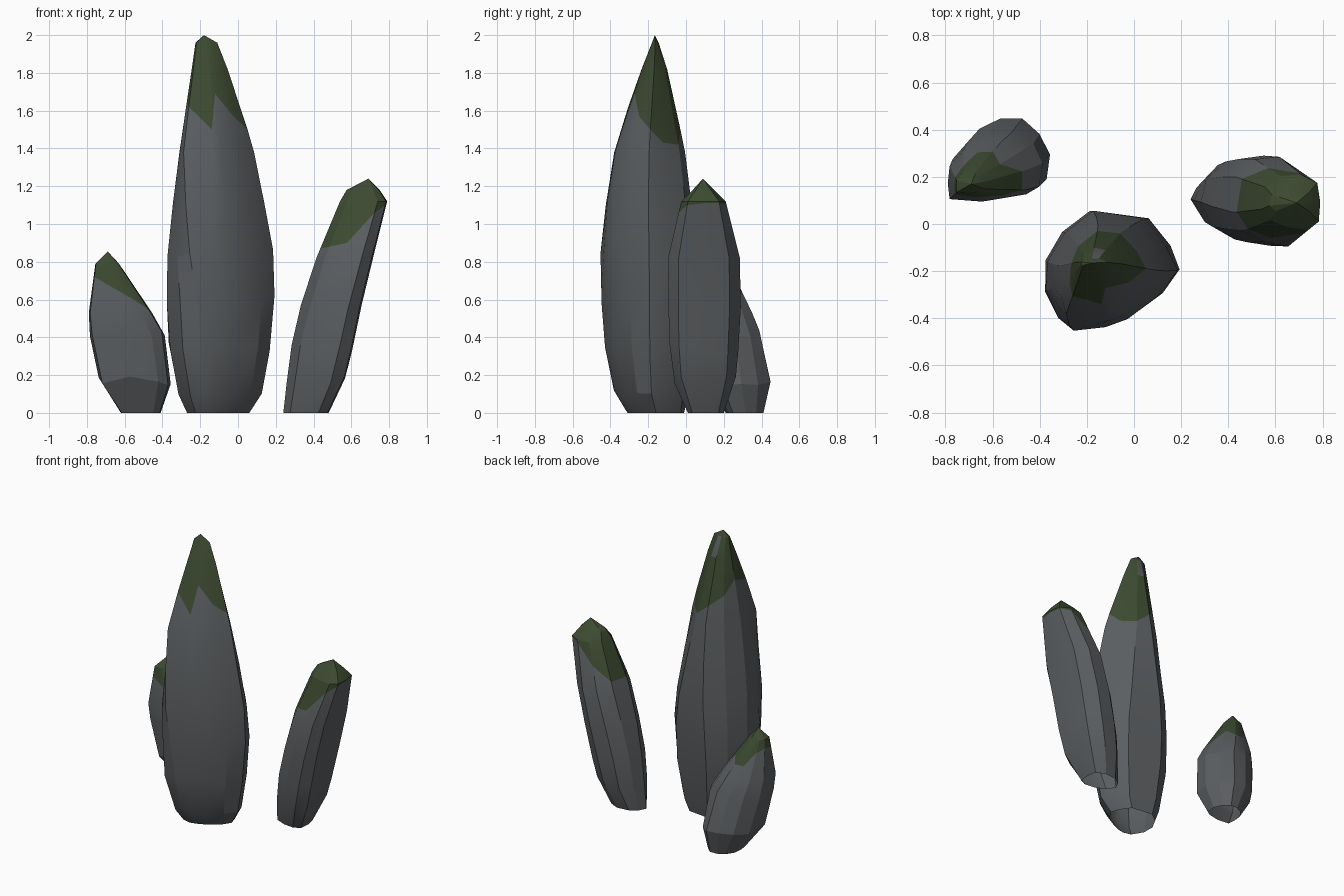
import bpy, bmesh, math, random

if "Cube" in bpy.data.objects:
    bpy.data.objects.remove(bpy.data.objects["Cube"])


def material(name, color):
    m = bpy.data.materials.new(name)
    m.diffuse_color = (*color, 1)
    m.use_nodes = True
    m.node_tree.nodes["Principled BSDF"].inputs["Base Color"].default_value = m.diffuse_color
    return m


STONE = material("grey stone", (0.105, 0.113, 0.120))
MOSS = material("dark moss", (0.046, 0.070, 0.031))


def extents(rows, z):
    """Left, right, front and back limits of a rock at height z."""
    for a, b in zip(rows, rows[1:]):
        if z <= b[0]:
            t = (z - a[0]) / (b[0] - a[0])
            return [p + (q - p) * t for p, q in zip(a[1:], b[1:])]
    return rows[-1][1:]


def unit_square(section):
    """Fit a section into a -1..1 square."""
    xs, ys = zip(*section)
    fit = lambda v, vals: 2 * (v - min(vals)) / (max(vals) - min(vals)) - 1
    return [(fit(x, xs), fit(y, ys)) for x, y in section]


def rock(name, section, rows, tip, moss_heights, seed, upper=None, bare=()):
    """Loft a faceted section through the rows, with a ragged moss line near the tip."""
    rng = random.Random(seed)
    n = len(section)
    low = unit_square(section)
    high = unit_square(upper) if upper else low

    def point(i, z, scale):
        x0, x1, y0, y1 = extents(rows, z)
        t = min(1, max(0, (z / tip[2] - 0.25) / 0.45))
        u, v = [(p + (q - p) * t) * scale for p, q in zip(low[i], high[i])]
        return ((x0 + x1) / 2 + u * (x1 - x0) / 2, (y0 + y1) / 2 + v * (y1 - y0) / 2, z)

    # rows whose height falls inside the moss line only guide the shape
    below = [[r[0]] * n for r in rows if r[0] < min(moss_heights)]
    above = [[r[0]] * n for r in rows if r[0] > max(moss_heights)]
    levels = below + [moss_heights] + above
    moss_ring = len(below)
    bm = bmesh.new()
    rings = []
    for k, heights in enumerate(levels):
        ring = []
        for i, z in enumerate(heights):
            s = 1
            # uneven chipped facets on the body rings
            if 0 < k < moss_ring - 1:
                s = 1 - rng.uniform(-0.01, 0.025)
                z += rng.uniform(-0.025, 0.025)
            ring.append(bm.verts.new(point(i, z, s)))
        rings.append(ring)
    # walls, open underneath
    for k, (a, b) in enumerate(zip(rings, rings[1:])):
        for i in range(n):
            j = (i + 1) % n
            f = bm.faces.new((a[i], a[j], b[j], b[i]))
            last = k == len(rings) - 2
            f.material_index = 1 if k >= moss_ring and not (last and i in bare) else 0
    # pointed cap
    top = bm.verts.new(tip)
    for i in range(n):
        bm.faces.new((rings[-1][i], rings[-1][(i + 1) % n], top)).material_index = 1
    me = bpy.data.meshes.new(name)
    bm.to_mesh(me)
    bm.free()
    me.materials.append(STONE)
    me.materials.append(MOSS)
    ob = bpy.data.objects.new(name, me)
    bpy.context.collection.objects.link(ob)
    bpy.ops.object.select_all(action='DESELECT')
    ob.select_set(True)
    bpy.context.view_layer.objects.active = ob
    bpy.ops.object.shade_smooth_by_angle(angle=math.radians(20))
    return ob


# Sections run counter-clockwise; rows are height, left, right, front, back.
rock("tall_rock",
     [(.20, -.19), (.17, -.09), (.08, .03), (-.19, .06), (-.31, -.03), (-.38, -.15),
      (-.38, -.29), (-.30, -.42), (-.20, -.445), (-.12, -.43), (0, -.38), (.13, -.29)],
     [(0, -.27, .06, -.31, -.01), (.10, -.32, .125, -.38, .01), (.35, -.367, .172, -.435, .045),
      (.60, -.382, .197, -.448, .06), (.85, -.373, .188, -.452, .06), (1.12, -.343, .143, -.425, .03),
      (1.38, -.31, .085, -.38, -.005), (1.60, -.278, .022, -.313, -.05),
      (1.82, -.245, -.055, -.235, -.10), (1.96, -.225, -.11, -.18, -.145)],
     (-.18, -.165, 2.0),
     [1.50, 1.43, 1.42, 1.50, 1.57, 1.67, 1.65, 1.64, 1.62, 1.50, 1.69, 1.57], 3,
     upper=[(1, 0), (.7, .42), (.3, .85), (-.2, 1), (-.7, .65), (-1, .1),
            (-1, -.25), (-1, -.6), (-.9, -.97), (-.1, -.95), (.12, -.88), (.65, -.45)],
     bare=(2,))

rock("leaning_rock",
     [(1, 0), (.9, .7), (.35, 1), (-.35, .9), (-.8, .5), (-1, 0),
      (-.7, -.58), (-.1, -.9), (.55, -1), (.95, -.75)],
     [(0, .24, .48, .01, .20), (.17, .255, .565, -.065, .265), (.34, .275, .61, -.085, .28),
      (.58, .335, .66, -.097, .29), (.82, .415, .715, -.095, .285), (1.12, .54, .79, -.025, .21),
      (1.18, .575, .75, .035, .15)],
     (.69, .09, 1.24),
     [1.11, 1.11, 1.10, .98, .88, .87, .88, .90, 1.06, 1.10], 5,
     upper=[(1, 0), (.9, .7), (.35, 1), (-.35, .95), (-.88, .55), (-1, -.25),
            (-.7, -.65), (-.1, -.9), (.6, -1), (.95, -.7)])

rock("short_rock",
     [(-.35, .28), (-.40, .38), (-.49, .45), (-.60, .445), (-.70, .40), (-.78, .30),
      (-.79, .20), (-.78, .105), (-.60, .09), (-.43, .12), (-.36, .16)],
     [(0, -.62, -.41, .21, .41), (.17, -.735, -.35, .115, .45), (.42, -.785, -.385, .10, .395),
      (.53, -.79, -.455, .095, .35), (.79, -.755, -.63, .13, .225)],
     (-.69, .17, .855),
     [.56, .66, .62, .62, .71, .73, .73, .72, .67, .60, .55], 7)
